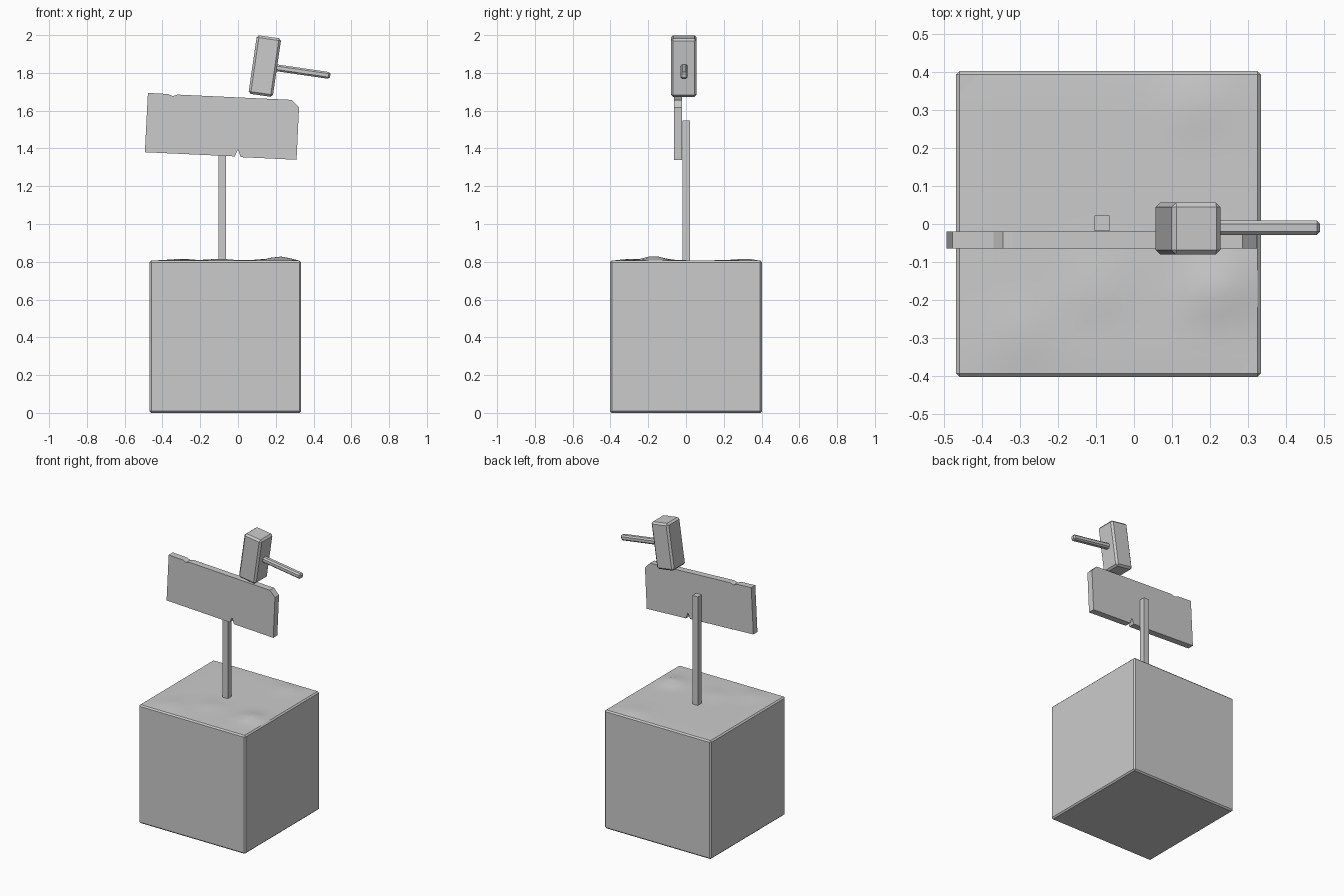
import bpy, bmesh, math
from mathutils import Matrix, Vector

cube = bpy.data.objects.get("Cube")
if cube:
    bpy.data.objects.remove(cube, do_unlink=True)

grey = bpy.data.materials.new("plain grey")
grey.use_nodes = True
grey.diffuse_color = (0.6, 0.6, 0.6, 1)
grey.node_tree.nodes["Principled BSDF"].inputs["Base Color"].default_value = (0.6, 0.6, 0.6, 1)


def finish(name, bm, matrix=None):
    bmesh.ops.recalc_face_normals(bm, faces=bm.faces)
    mesh = bpy.data.meshes.new(name)
    bm.to_mesh(mesh)
    bm.free()
    mesh.materials.append(grey)
    obj = bpy.data.objects.new(name, mesh)
    bpy.context.collection.objects.link(obj)
    if matrix:
        obj.matrix_world = matrix
    return obj


def box(name, size, centre, bevel=0, matrix=None):
    bm = bmesh.new()
    bmesh.ops.create_cube(bm, size=1)
    bmesh.ops.scale(bm, vec=size, verts=bm.verts)
    bmesh.ops.translate(bm, vec=centre, verts=bm.verts)
    if bevel:
        bmesh.ops.bevel(bm, geom=bm.edges[:], offset=bevel, segments=1,
                        profile=0.5, affect='EDGES')
    return finish(name, bm, matrix)


# Ground block
BLOCK_X, TOP = -0.067, 0.806
box("ground_block", (0.802, 0.804, TOP), (BLOCK_X, 0, TOP / 2), 0.009)

# Gently uneven ground surface: x, y, height of each mound
mounds = [(0.22, -0.17, 0.022), (-0.3, -0.28, 0.008),
          (0.16, 0.31, 0.008), (-0.1, -0.17, 0.009)]
bm = bmesh.new()
bmesh.ops.create_grid(bm, x_segments=16, y_segments=16, size=0.392)
bmesh.ops.translate(bm, vec=(BLOCK_X, 0, TOP), verts=bm.verts)
for v in bm.verts:
    if not v.is_boundary:
        v.co.z += 0.002 + sum(
            h * math.exp(-((v.co.x - x) ** 2 + (v.co.y - y) ** 2) / 0.005)
            for x, y, h in mounds)
for f in bm.faces:
    f.smooth = True
finish("ground_surface", bm)

# Sign post
box("sign_post", (0.04, 0.04, 0.76), (-0.084, 0.002, 1.167))

# Worn sign board with chips and a clipped corner
outline = [(-0.477, 1.694), (-0.37, 1.688), (-0.345, 1.677), (-0.32, 1.685),
           (0.285, 1.657), (0.323, 1.617), (0.31, 1.34), (0.014, 1.354),
           (0, 1.395), (-0.017, 1.358), (-0.493, 1.38)]
bm = bmesh.new()
face = bm.faces.new([bm.verts.new((x, -0.064, z)) for x, z in outline])
extruded = bmesh.ops.extrude_face_region(bm, geom=[face], use_keep_orig=True)["geom"]
bmesh.ops.translate(bm, vec=(0, 0.044, 0),
                    verts=[g for g in extruded if isinstance(g, bmesh.types.BMVert)])
finish("sign_board", bm)

# Tilted mallet resting on the board
tilt = Matrix.Translation(Vector((0.142, -0.012, 1.836))) @ Matrix.Rotation(math.radians(8.3), 4, 'Y')
box("mallet_head", (0.13, 0.137, 0.313), (0, 0, 0), 0.012, tilt)
box("mallet_handle", (0.32, 0.038, 0.036), (0.19, 0.002, 0), 0.009, tilt)
